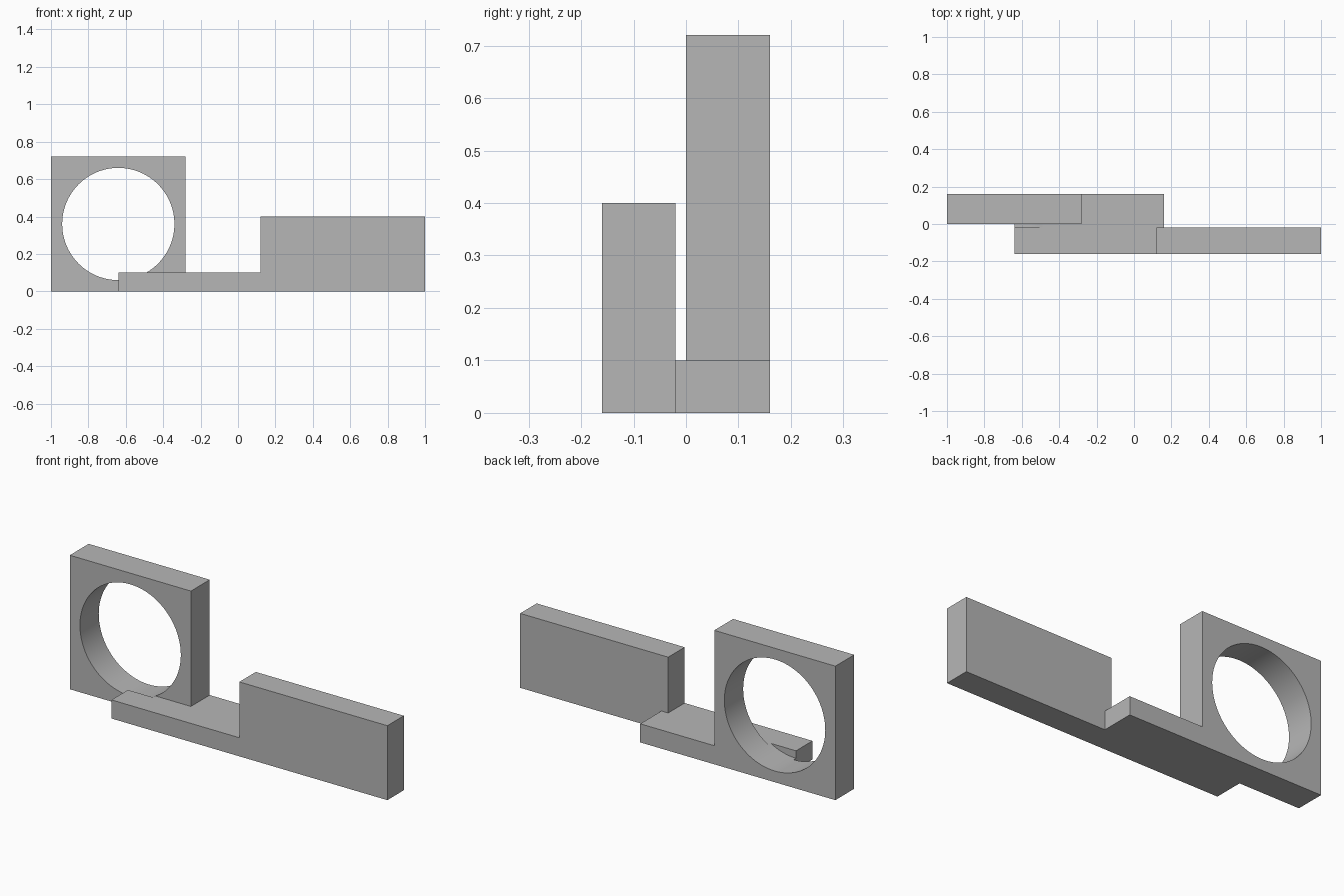
import bpy
import bmesh
from math import radians, pi
from mathutils import Matrix

cube = bpy.data.objects.get("Cube")
if cube:
    bpy.data.objects.remove(cube, do_unlink=True)

grey = bpy.data.materials.new("plain grey")
grey.use_nodes = True
colour = (0.47, 0.47, 0.47, 1)
grey.diffuse_color = colour
grey.node_tree.nodes["Principled BSDF"].inputs["Base Color"].default_value = colour


def finish(name, bm):
    bmesh.ops.recalc_face_normals(bm, faces=bm.faces)
    mesh = bpy.data.meshes.new(name)
    bm.to_mesh(mesh)
    bm.free()
    mesh.materials.append(grey)
    obj = bpy.data.objects.new(name, mesh)
    bpy.context.collection.objects.link(obj)
    return obj


def slab(name, profile, y0, y1):
    """Extrude an x-z outline from y0 to y1."""
    bm = bmesh.new()
    face = bm.faces.new([bm.verts.new((x, y0, z)) for x, z in profile])
    out = bmesh.ops.extrude_face_region(bm, geom=[face])
    moved = [v for v in out["geom"] if isinstance(v, bmesh.types.BMVert)]
    bmesh.ops.translate(bm, verts=moved, vec=(0, y1 - y0, 0))
    return finish(name, bm)


def combine(target, tool, operation):
    mod = target.modifiers.new(operation.lower(), 'BOOLEAN')
    mod.operation = operation
    mod.solver = 'EXACT'
    mod.object = tool
    bpy.context.view_layer.objects.active = target
    bpy.ops.object.modifier_apply(modifier=mod.name)
    bpy.data.objects.remove(tool, do_unlink=True)


# Rear plate with its low foot
bracket = slab("ring_bracket", [(-1, 0), (0.16, 0), (0.16, 0.1), (-0.28, 0.1),
                                (-0.28, 0.72), (-1, 0.72)], 0, 0.16)

# Front arm with its low foot
arm = slab("front_arm", [(-0.64, 0), (1, 0), (1, 0.4), (0.12, 0.4),
                         (0.12, 0.1), (-0.64, 0.1)], -0.16, -0.02)

# Thin web that joins the two feet
web = slab("joining_web", [(-0.64, 0), (0.16, 0), (0.16, 0.1), (-0.64, 0.1)],
           -0.09, 0.08)
combine(bracket, web, 'UNION')
combine(bracket, arm, 'UNION')

# Round bore through the plate and web
bm = bmesh.new()
bmesh.ops.create_cone(bm, cap_ends=True, segments=96, radius1=0.3, radius2=0.3,
                      depth=0.32, matrix=Matrix.Translation((-0.64, 0.14, 0.36))
                      @ Matrix.Rotation(pi / 2, 4, 'X'))
bore = finish("bore_cutter", bm)
bore.hide_render = True
combine(bracket, bore, 'DIFFERENCE')

# Smooth bore, sharp edges elsewhere
bpy.ops.object.select_all(action='DESELECT')
bracket.select_set(True)
bpy.context.view_layer.objects.active = bracket
bpy.ops.object.shade_smooth_by_angle(angle=radians(20))
